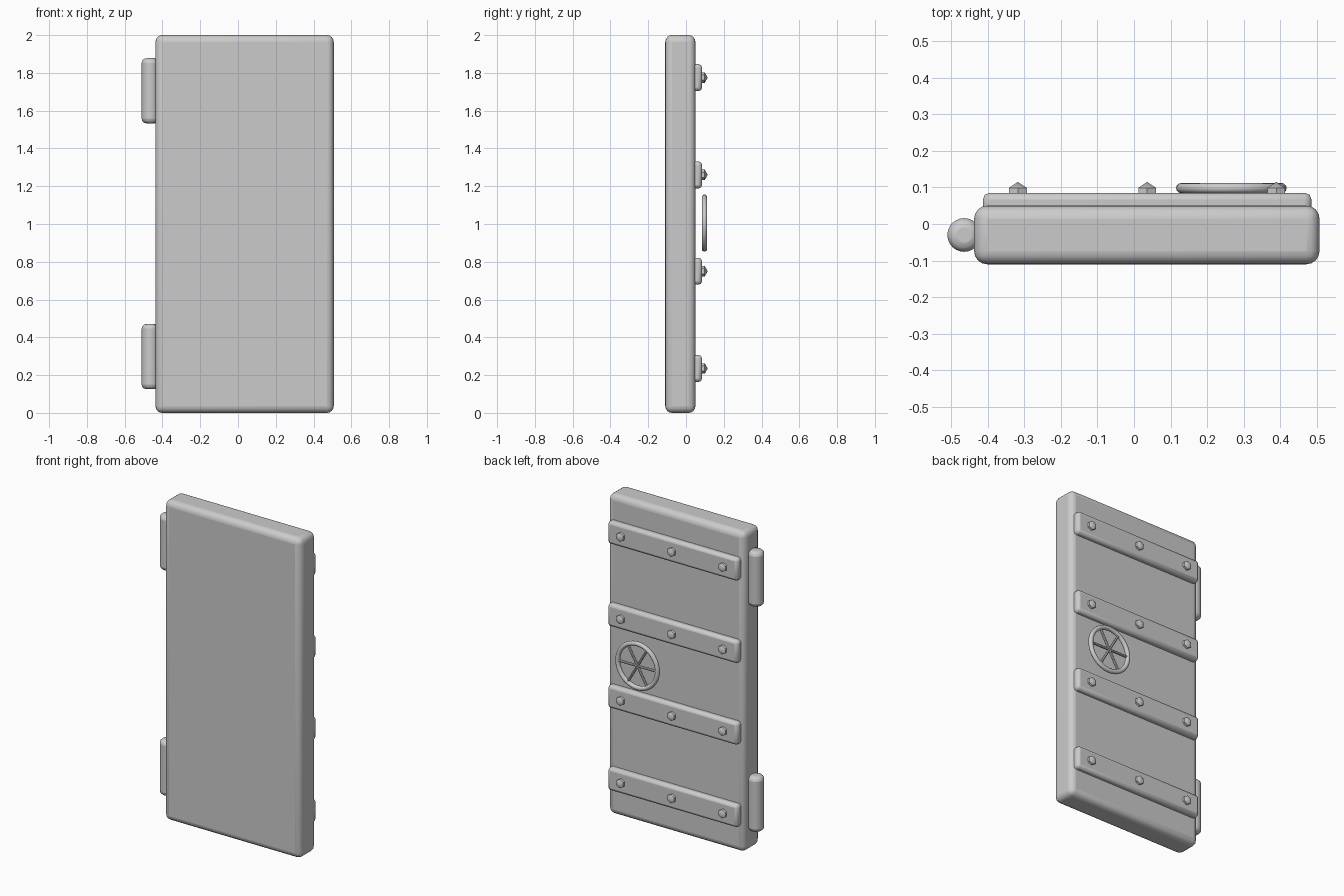
import bpy, bmesh, math
from mathutils import Matrix, Vector

if "Cube" in bpy.data.objects:
    bpy.data.objects.remove(bpy.data.objects["Cube"])

grey = bpy.data.materials.new("plain grey")
grey.diffuse_color = (0.6, 0.6, 0.6, 1)
grey.use_nodes = True
grey.node_tree.nodes["Principled BSDF"].inputs["Base Color"].default_value = grey.diffuse_color


def finish(name, bm, bevel=0, segments=3):
    """Turn a bmesh into a named, smooth-shaded grey object."""
    me = bpy.data.meshes.new(name)
    bm.to_mesh(me)
    bm.free()
    me.materials.append(grey)
    ob = bpy.data.objects.new(name, me)
    bpy.context.collection.objects.link(ob)
    if bevel:
        mod = ob.modifiers.new("Bevel", "BEVEL")
        mod.width, mod.segments = bevel, segments
        mod.limit_method = "ANGLE"
    bpy.context.view_layer.objects.active = ob
    ob.select_set(True)
    bpy.ops.object.shade_smooth_by_angle(angle=math.radians(40))
    ob.select_set(False)
    return ob


def box(name, lo, hi, bevel, segments=3):
    lo, hi = Vector(lo), Vector(hi)
    bm = bmesh.new()
    bmesh.ops.create_cube(bm, size=1, matrix=Matrix.Translation((lo + hi) / 2)
                          @ Matrix.Diagonal((*(hi - lo), 1)))
    return finish(name, bm, bevel, segments)


# Door slab
box("door_slab", (-0.437, -0.11, 0), (0.507, 0.05, 2), 0.036, 4)

# Hinge barrels on the left edge
for label, z in (("lower", 0.298), ("upper", 1.705)):
    bm = bmesh.new()
    bmesh.ops.create_cone(bm, cap_ends=True, segments=24, radius1=0.046, radius2=0.046,
                          depth=0.345, matrix=Matrix.Translation((-0.464, -0.03, z)))
    finish(label + "_hinge", bm, 0.025)

# Reinforcing straps with three faceted bolts each
for i, z in enumerate((0.235, 0.75, 1.26, 1.775), 1):
    box(f"strap_{i}", (-0.413, 0.02, z - 0.071), (0.485, 0.085, z + 0.071), 0.018, 2)
    for j, x in enumerate((-0.317, 0.036, 0.389), 1):
        bm = bmesh.new()
        bmesh.ops.create_uvsphere(bm, u_segments=6, v_segments=3, radius=0.032,
                                  matrix=Matrix.Translation((x, 0.083, z))
                                  @ Matrix.Rotation(math.pi / 2, 4, "X"))
        finish(f"bolt_{i}_{j}", bm)

# Locking wheel: rim swept around a circle, held just off the door face
centre = Matrix.Translation((0.266, 0.098, 1.005))
bm = bmesh.new()
rim = [bm.verts.new((0.137 + 0.014 * math.cos(a), 0.014 * math.sin(a), 0))
       for a in (k * math.tau / 12 for k in range(12))]
edges = [bm.edges.new((rim[k], rim[(k + 1) % 12])) for k in range(12)]
bmesh.ops.spin(bm, geom=rim + edges, cent=(0, 0, 0), axis=(0, 1, 0),
               angle=math.tau, steps=48, use_merge=True)
bmesh.ops.remove_doubles(bm, verts=bm.verts, dist=0.0005)
bmesh.ops.recalc_face_normals(bm, faces=bm.faces)
bmesh.ops.transform(bm, matrix=centre, verts=bm.verts)
finish("wheel_rim", bm)

# Three crossing bars make six spokes
for k in range(3):
    bm = bmesh.new()
    bmesh.ops.create_cone(bm, cap_ends=True, segments=8, radius1=0.008, radius2=0.008, depth=0.27,
                          matrix=centre @ Matrix.Rotation(math.pi / 2 + k * math.pi / 3, 4, "Y"))
    finish(f"wheel_spoke_{k + 1}", bm)
